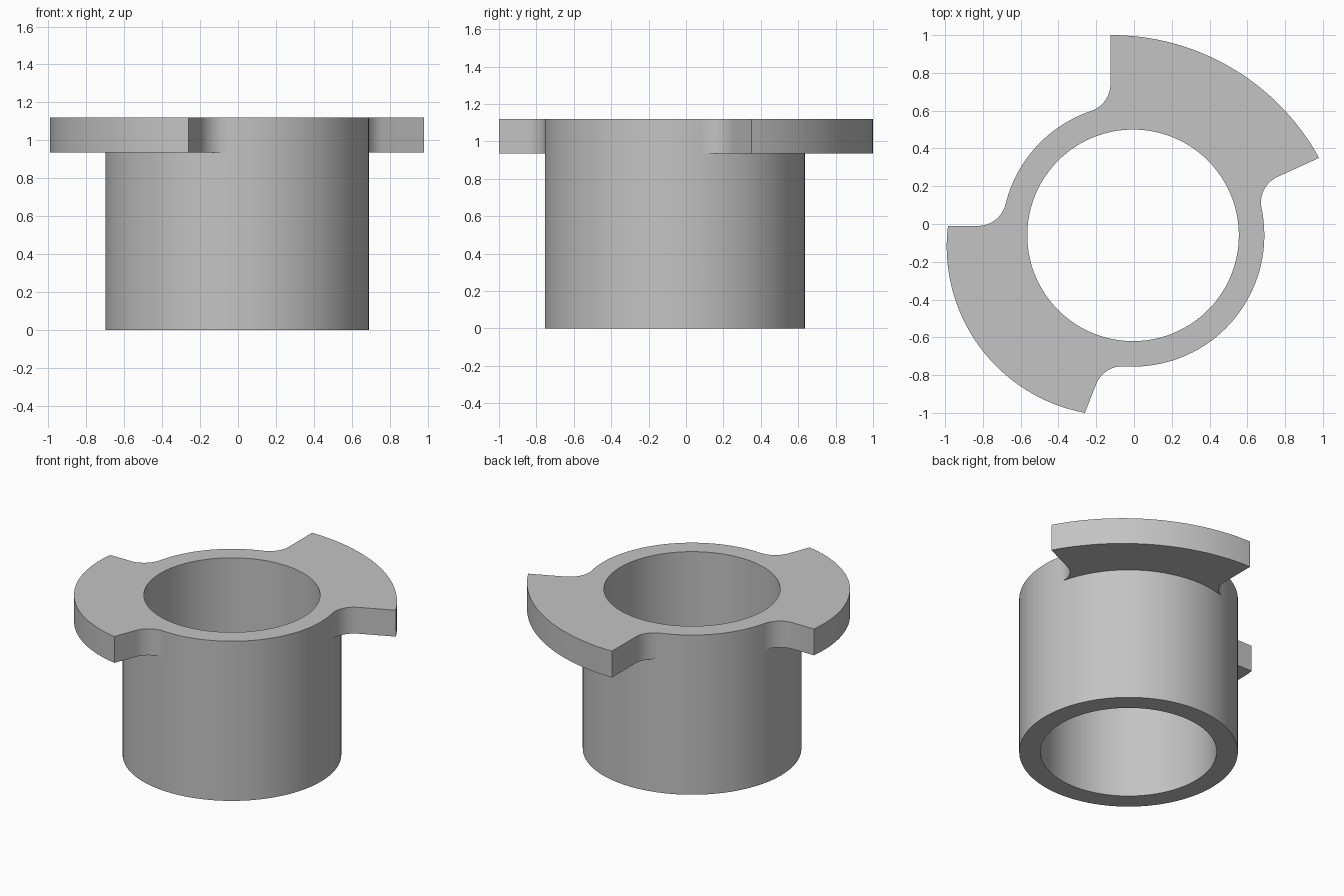
import bpy
import bmesh
from math import atan2, cos, sin, pi, radians, sqrt
from mathutils import Vector

cube = bpy.data.objects.get("Cube")
if cube:
    bpy.data.objects.remove(cube, do_unlink=True)

AXIS = Vector((-0.005, -0.06))
R_OUT, R_IN, FILLET = 0.695, 0.56, 0.15
Z_FLANGE, Z_TOP = 0.935, 1.12


def arc(center, a, b, steps, ccw=True):
    """Points on a circular arc from a to b around center."""
    u, v = a - center, b - center
    start = atan2(u.y, u.x)
    sweep = (atan2(v.y, v.x) - start) % (2 * pi)
    if not ccw:
        sweep -= 2 * pi
    out = []
    for i in range(steps + 1):
        t = i / steps
        r = u.length * (1 - t) + v.length * t
        ang = start + sweep * t
        out.append(center + r * Vector((cos(ang), sin(ang))))
    return out


def fillet(corner, heading, side):
    """Concave blend from the lobe's straight edge to the sleeve wall."""
    d = Vector((cos(radians(heading)), sin(radians(heading))))
    n = Vector((-d.y, d.x)) * side
    p = corner + n * FILLET - AXIS
    b = p.dot(d)
    t = -b - sqrt(b * b - p.length_squared + (R_OUT + FILLET) ** 2)
    center = AXIS + p + d * t
    on_edge = corner + d * t
    on_wall = AXIS + (center - AXIS).normalized() * R_OUT
    return arc(center, on_edge, on_wall, 12, ccw=side > 0)


def lobe(first, first_heading, last, last_heading, center):
    """Outline of one lobe, counterclockwise, wall to wall."""
    lead = fillet(first, first_heading, 1)[::-1]
    trail = fillet(last, last_heading, -1)
    return lead + arc(center, first, last, 32) + trail


# Flange outline: two lobes joined by arcs of the sleeve wall
back_lobe = lobe(Vector((0.98, 0.35)), 204.5, Vector((-0.125, 1.0)), 270,
                 Vector((-0.12, -0.256)))
front_lobe = lobe(Vector((-0.985, -0.01)), 0, Vector((-0.26, -1.0)), 68.6,
                  Vector((-0.095, -0.12)))
outline = (back_lobe + arc(AXIS, back_lobe[-1], front_lobe[0], 24)[1:-1]
           + front_lobe + arc(AXIS, front_lobe[-1], back_lobe[0], 48)[1:-1])


def ring(radius):
    return [AXIS + (p - AXIS).normalized() * radius for p in outline]


# Sleeve and flange as one closed skin through successive loops
bm = bmesh.new()
levels = [(ring(R_IN), 0), (ring(R_OUT), 0), (ring(R_OUT), Z_FLANGE),
          (outline, Z_FLANGE), (outline, Z_TOP), (ring(R_IN), Z_TOP)]
loops = [[bm.verts.new((p.x, p.y, z)) for p in pts] for pts, z in levels]
count = len(outline)
for k, low in enumerate(loops):
    high = loops[(k + 1) % len(loops)]
    for i in range(count):
        j = (i + 1) % count
        bm.faces.new((low[i], low[j], high[j], high[i]))
bmesh.ops.remove_doubles(bm, verts=bm.verts, dist=0.0005)
bmesh.ops.recalc_face_normals(bm, faces=bm.faces)
mesh = bpy.data.meshes.new("flanged_sleeve")
bm.to_mesh(mesh)
bm.free()

sleeve = bpy.data.objects.new("flanged_sleeve", mesh)
bpy.context.collection.objects.link(sleeve)

# Plain grey material
grey = bpy.data.materials.new("plain_grey")
grey.use_nodes = True
color = (0.55, 0.55, 0.55, 1)
grey.diffuse_color = color
grey.node_tree.nodes["Principled BSDF"].inputs["Base Color"].default_value = color
mesh.materials.append(grey)

bpy.ops.object.select_all(action="DESELECT")
sleeve.select_set(True)
bpy.context.view_layer.objects.active = sleeve
bpy.ops.object.shade_smooth_by_angle(angle=radians(30))
